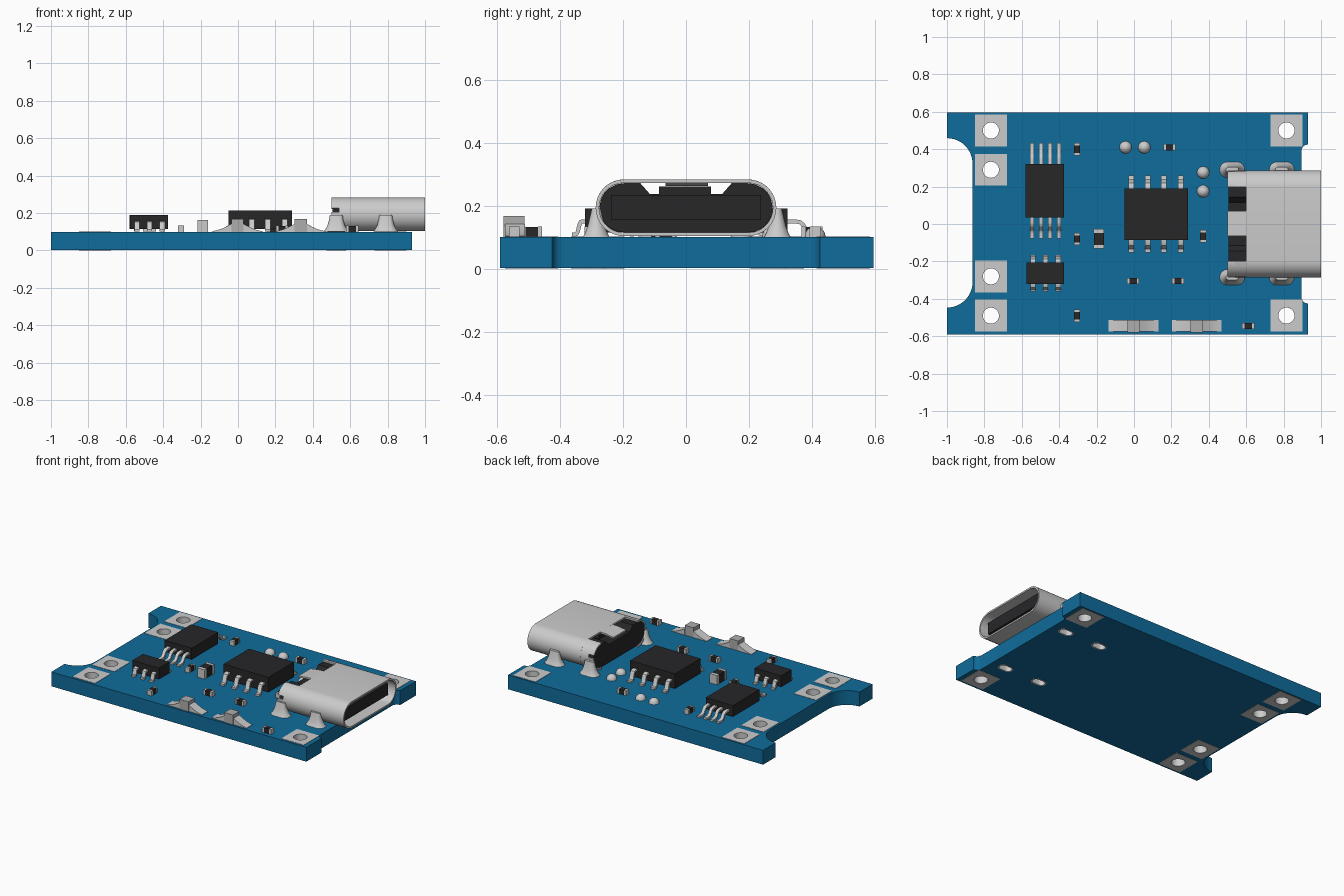
import bpy, bmesh
from math import sin, cos, radians
from mathutils import Vector

if "Cube" in bpy.data.objects:
    bpy.data.objects.remove(bpy.data.objects["Cube"])


def material(name, rgb):
    m = bpy.data.materials.new(name)
    m.diffuse_color = (*rgb, 1)
    m.use_nodes = True
    m.node_tree.nodes["Principled BSDF"].inputs["Base Color"].default_value = m.diffuse_color
    return m


BLUE = material("board_blue", (0.005, 0.15, 0.33))
METAL = material("tin", (0.76, 0.75, 0.73))
BLACK = material("black_plastic", (0.02, 0.02, 0.022))
GREY = material("led_grey", (0.42, 0.42, 0.42))


def finish(name, bm, mat):
    bmesh.ops.remove_doubles(bm, verts=bm.verts, dist=1e-5)
    bmesh.ops.recalc_face_normals(bm, faces=bm.faces)
    me = bpy.data.meshes.new(name)
    bm.to_mesh(me)
    bm.free()
    me.materials.clear()
    me.materials.append(mat)
    me.shade_smooth()
    me.set_sharp_from_angle(angle=radians(32))
    ob = bpy.data.objects.new(name, me)
    bpy.context.collection.objects.link(ob)
    return ob


def plate(name, loops, w0, w1, mat, axis="z"):
    """Outline with holes, extruded from w0 to w1 along an axis."""
    cu = bpy.data.curves.new(name, "CURVE")
    cu.dimensions, cu.fill_mode, cu.extrude = "2D", "BOTH", (w1 - w0) / 2
    for loop in loops:
        sp = cu.splines.new("POLY")
        sp.points.add(len(loop) - 1)
        for p, (u, v) in zip(sp.points, loop):
            p.co = (u, v, 0, 1)
        sp.use_cyclic_u = True
    tmp = bpy.data.objects.new("tmp", cu)
    bpy.context.collection.objects.link(tmp)
    dg = bpy.context.evaluated_depsgraph_get()
    me = bpy.data.meshes.new_from_object(tmp.evaluated_get(dg))
    bpy.data.objects.remove(tmp)
    bm = bmesh.new()
    bm.from_mesh(me)
    bpy.data.meshes.remove(me)
    for vert in bm.verts:
        u, v, w = vert.co
        w += (w0 + w1) / 2
        vert.co = {"z": (u, v, w), "x": (w, u, v), "y": (u, w, v)}[axis]
    return finish(name, bm, mat)


def arc(cx, cy, r, a0, a1, n=10):
    return [(cx + r * cos(radians(a0 + (a1 - a0) * i / n)),
             cy + r * sin(radians(a0 + (a1 - a0) * i / n))) for i in range(n + 1)]


def circle(cx, cy, r, n=32):
    return arc(cx, cy, r, 0, 360, n)[:-1]


def rect(cx, cy, hx, hy):
    return [(cx - hx, cy - hy), (cx + hx, cy - hy), (cx + hx, cy + hy), (cx - hx, cy + hy)]


def stadium(cx, cy, half, r, n=12):
    return arc(cx + half - r, cy, r, -90, 90, n) + arc(cx - half + r, cy, r, 90, 270, n)


def box(name, x0, x1, y0, y1, z0, z1, mat):
    return plate(name, [rect((x0 + x1) / 2, (y0 + y1) / 2, (x1 - x0) / 2, (y1 - y0) / 2)], z0, z1, mat)


# Circuit board with notches, wire holes and slots
pads = [(-.765, .5), (-.765, .29), (-.765, -.28), (-.765, -.49), (.815, .5), (.815, -.49)]
slots = [(x, y) for x in (.525, .79) for y in (-.285, .29)]
outline = ([(-1, .595)] + arc(-1, .322, .137, 90, 0, 12) + arc(-1, -.31, .137, 0, -90, 12)
           + [(-1, -.59), (.93, -.59)] + arc(.93, -.39, .035, -90, -180, 5)
           + arc(.93, .39, .035, 180, 90, 5) + [(.93, .595)])
plate("board", [outline] + [circle(x, y, .046) for x, y in pads]
      + [stadium(x, y, .05, .03) for x, y in slots], .002, .1, BLUE)

# Square pads on both faces with plated holes
for x, y in pads:
    for z in (0, .1):
        plate("wire_pad", [rect(x, y, .085, .085), circle(x, y, .043)], z, z + .002, METAL)
    plate("hole_plating", [circle(x, y, .046), circle(x, y, .043)], .002, .1, METAL)

# Connector slots and flared solder legs
for x, y in slots:
    plate("slot_ring", [stadium(x, y, .053, .033), stadium(x, y, .045, .025)], 0, .1, METAL)
    bm = bmesh.new()
    rings = []
    for z, h, r in ((.05, .046, .026), (.1, .046, .026), (.101, .067, .042), (.112, .058, .036),
                    (.135, .046, .027), (.165, .038, .02), (.19, .034, .014)):
        rings.append([bm.verts.new((u, v, z)) for u, v in stadium(x, y, h, r)])
    for a, b in zip(rings, rings[1:]):
        for i in range(len(a)):
            j = (i + 1) % len(a)
            bm.faces.new((a[i], a[j], b[j], b[i]))
    bm.faces.new(rings[0])
    bm.faces.new(rings[-1])
    finish("connector_leg", bm, METAL)

# Connector shell: full tube in front, split side walls at the back
ZC, HW, R, T = .193, .287, .09, .011
plate("connector_shell", [stadium(0, ZC, HW, R, 16), stadium(0, ZC, HW - T, R - T, 16)],
      .6, 1, METAL, "x")


def side_wall(s, x0, x1, a0, a1):
    c = HW - R
    out, inn = arc(c, ZC, R, a0, a1), arc(c, ZC, R - T, a1, a0)
    plate("shell_side", [[(s * u, v) for u, v in out + inn]], x0, x1, METAL, "x")


for s in (-1, 1):
    side_wall(s, .54, .6, -90, 90)
    side_wall(s, .5, .54, 22, 90)
    side_wall(s, .5, .54, -90, 8)

# Bent tab at the rear of the shell
plate("shell_tab", [[(.5, .262), (.56, .27), (.61, .272), (.61, .283), (.56, .281), (.5, .272)]],
      -.065, .07, METAL, "y")

# Black connector housing with top notch, and the contact tongue
c, r = HW - R, R - T - .001
plate("connector_housing", [arc(c, ZC, r, -90, 90) + [(.145, ZC + r), (.115, .237), (-.115, .237),
      (-.145, ZC + r)] + arc(-c, ZC, r, 90, 270)], .505, .66, BLACK, "x")
box("housing_block", .6, .66, -.085, .08, .235, .261, BLACK)
plate("contact_tongue", [rect(0, .194, .238, .04)], .65, .97, BLACK, "x")


def lead(x, y0, s, length, top, width):
    """Gull-wing lead running outward from a chip side."""
    pts = [Vector((length * f, .108 + (top - .108) * g)) for f, g in
           ((-.2, 1), (.22, 1), (.36, .93), (.44, .75), (.56, .22), (.66, .05), (.78, 0), (1, 0))]
    up, low = [], []
    for i, p in enumerate(pts):
        d = (pts[min(i + 1, 7)] - pts[max(i - 1, 0)]).normalized()
        n = Vector((-d.y, d.x)) * .0065
        up.append(p + n)
        low.append(p - n)
    plate("chip_lead", [[(y0 + s * p.x, p.y) for p in up + low[::-1]]],
          x - width / 2, x + width / 2, METAL, "x")


# Three chips: body bounds, lead columns, lead length, top of lead, lead width
for name, (x0, x1, y0, y1, z1), cols, length, top, width in (
        ("charger_chip", (-.05, .29, -.085, .19, .215), (-.015, .073, .16, .25), .068, .165, .03),
        ("switch_chip", (-.58, -.375, .035, .322, .19), (-.545, -.497, -.449, -.40), .112, .15, .022),
        ("protection_chip", (-.575, -.375, -.32, -.207, .19), (-.54, -.472, -.405), .042, .15, .027)):
    box(name, x0, x1, y0, y1, .114, z1, BLACK)
    for x in cols:
        lead(x, y1, 1, length, top, width)
        lead(x, y0, -1, length, top, width)


def chip_part(name, x, y, hl, hw, z1, upright):
    """Small surface-mount part: dark body with tin end caps."""
    cap = hl * .2
    for part, d, h, grow, mat in ((name, 0, hl - 2 * cap, 0, BLACK),
                                  (name + "_cap", hl - cap, cap, .001, METAL),
                                  (name + "_cap", cap - hl, cap, .001, METAL)):
        dx, dy, hx, hy = (0, d, hw + grow, h) if upright else (d, 0, h, hw + grow)
        box(part, x + dx - hx, x + dx + hx, y + dy - hy, y + dy + hy, .1, z1 + grow, mat)


# Small resistors and capacitors
for x, y, upright in ((-.305, .4, 1), (-.305, -.08, 1), (-.305, -.49, 1), (.37, -.065, 1),
                      (.19, .41, 0), (-.005, -.305, 0), (.235, -.305, 0), (.61, -.545, 0)):
    chip_part("resistor", x, y, .033, .016, .132, upright)
chip_part("capacitor", -.188, -.08, .052, .027, .162, 1)

# Domed solder blobs
for x, y in ((-.045, .41), (.055, .41), (.37, .275), (.37, .175)):
    bm = bmesh.new()
    bmesh.ops.create_uvsphere(bm, u_segments=24, v_segments=12, radius=.033)
    bmesh.ops.bisect_plane(bm, geom=bm.verts[:] + bm.edges[:] + bm.faces[:], dist=1e-5,
                           plane_co=(0, 0, 0), plane_no=(0, 0, -1), clear_outer=True)
    bmesh.ops.translate(bm, verts=bm.verts, vec=(x, y, .101))
    finish("solder_blob", bm, METAL)

# Indicator lights with sloping solder wings
wing = [(.133, .1), (.133, .103), (.105, .109), (.08, .118), (.055, .13), (.033, .142)]
for x in (-.003, .335):
    box("led_body", x - .033, x + .033, -.58, -.513, .1, .167, GREY)
    for s in (-1, 1):
        plate("led_solder", [[(x + s * u, v) for u, v in wing + [(.033, .1)]]],
              -.575, -.512, METAL, "y")
